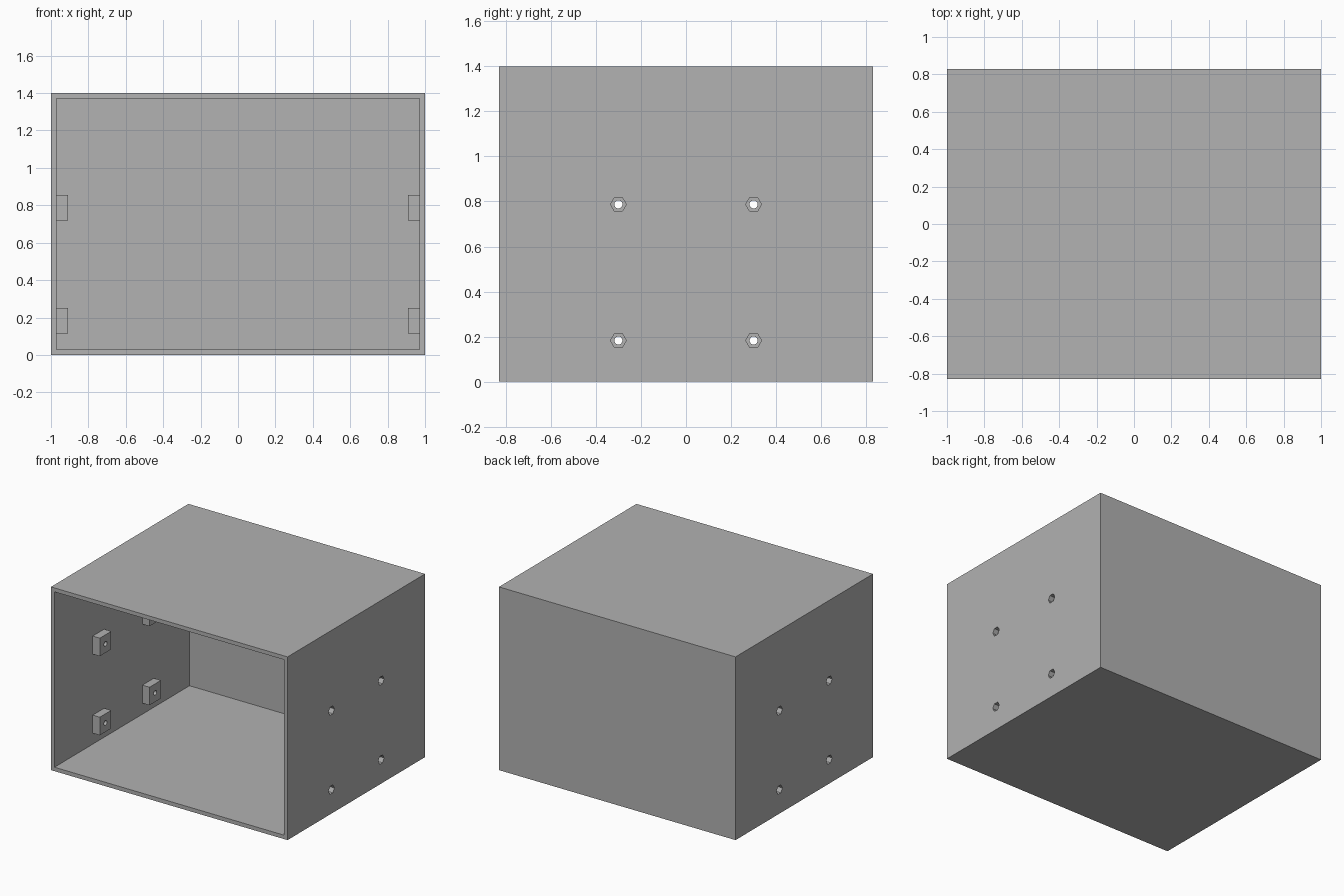
import bpy, bmesh
from math import pi
from mathutils import Matrix, Vector

cube = bpy.data.objects.get("Cube")
if cube:
    bpy.data.objects.remove(cube, do_unlink=True)

WIDTH, DEPTH, HEIGHT, WALL = 2.0, 1.66, 1.4, 0.03
BLOCK, BLOCK_OUT = 0.138, 0.06
MOUNTS = [(s, y, z) for s in (-1, 1) for y in (-0.3, 0.3) for z in (0.183, 0.787)]

grey = bpy.data.materials.new("plain grey")
grey.use_nodes = True
grey.diffuse_color = (0.445, 0.445, 0.445, 1)
grey.node_tree.nodes["Principled BSDF"].inputs["Base Color"].default_value = grey.diffuse_color


def add_box(bm, low, high):
    low, high = Vector(low), Vector(high)
    matrix = Matrix.Translation((low + high) / 2) @ Matrix.Diagonal((*(high - low), 1))
    bmesh.ops.create_cube(bm, size=1, matrix=matrix)


def add_rod(bm, x0, x1, y, z, radius, sides):
    """Prism along x with a corner pointing to +y."""
    matrix = Matrix.Translation(((x0 + x1) / 2, y, z)) @ Matrix.Rotation(pi / 2, 4, "Y")
    bmesh.ops.create_cone(bm, cap_ends=True, segments=sides, radius1=radius,
                          radius2=radius, depth=abs(x1 - x0), matrix=matrix)


def make_object(name, bm):
    mesh = bpy.data.meshes.new(name)
    bm.to_mesh(mesh)
    bm.free()
    mesh.materials.append(grey)
    obj = bpy.data.objects.new(name, mesh)
    bpy.context.collection.objects.link(obj)
    return obj


def combine(target, tool, operation):
    mod = target.modifiers.new(tool.name, "BOOLEAN")
    mod.object, mod.operation, mod.solver = tool, operation, "EXACT"
    bpy.context.view_layer.objects.active = target
    bpy.ops.object.modifier_apply(modifier=mod.name)
    bpy.data.objects.remove(tool, do_unlink=True)


# Box shell, open at the front
hx, hy = WIDTH / 2, DEPTH / 2
bm = bmesh.new()
add_box(bm, (-hx, -hy, 0), (hx, hy, HEIGHT))
case = make_object("open_box", bm)
bm = bmesh.new()
add_box(bm, (WALL - hx, -hy - 0.1, WALL), (hx - WALL, hy - WALL, HEIGHT - WALL))
combine(case, make_object("cavity", bm), "DIFFERENCE")

# Mounting blocks inside both side walls
bm = bmesh.new()
for s, y, z in MOUNTS:
    xs = sorted((s * (hx - WALL / 2), s * (hx - WALL - BLOCK_OUT)))
    add_box(bm, (xs[0], y - BLOCK / 2, z - BLOCK / 2), (xs[1], y + BLOCK / 2, z + BLOCK / 2))
combine(case, make_object("mounting_blocks", bm), "UNION")

# Round bolt holes through walls and blocks
bm = bmesh.new()
for s, y, z in MOUNTS:
    add_rod(bm, s * (hx + 0.1), s * (hx - 0.2), y, z, 0.018, 24)
combine(case, make_object("bolt_holes", bm), "DIFFERENCE")

# Hexagonal nut pockets on the outside
bm = bmesh.new()
for s, y, z in MOUNTS:
    add_rod(bm, s * (hx + 0.1), s * (hx - 0.04), y, z, 0.035, 6)
combine(case, make_object("nut_pockets", bm), "DIFFERENCE")

# Round bores shade smoothly, every edge of the box stays sharp
bpy.ops.object.select_all(action="DESELECT")
case.select_set(True)
bpy.context.view_layer.objects.active = case
bpy.ops.object.shade_smooth_by_angle(angle=pi / 6)
